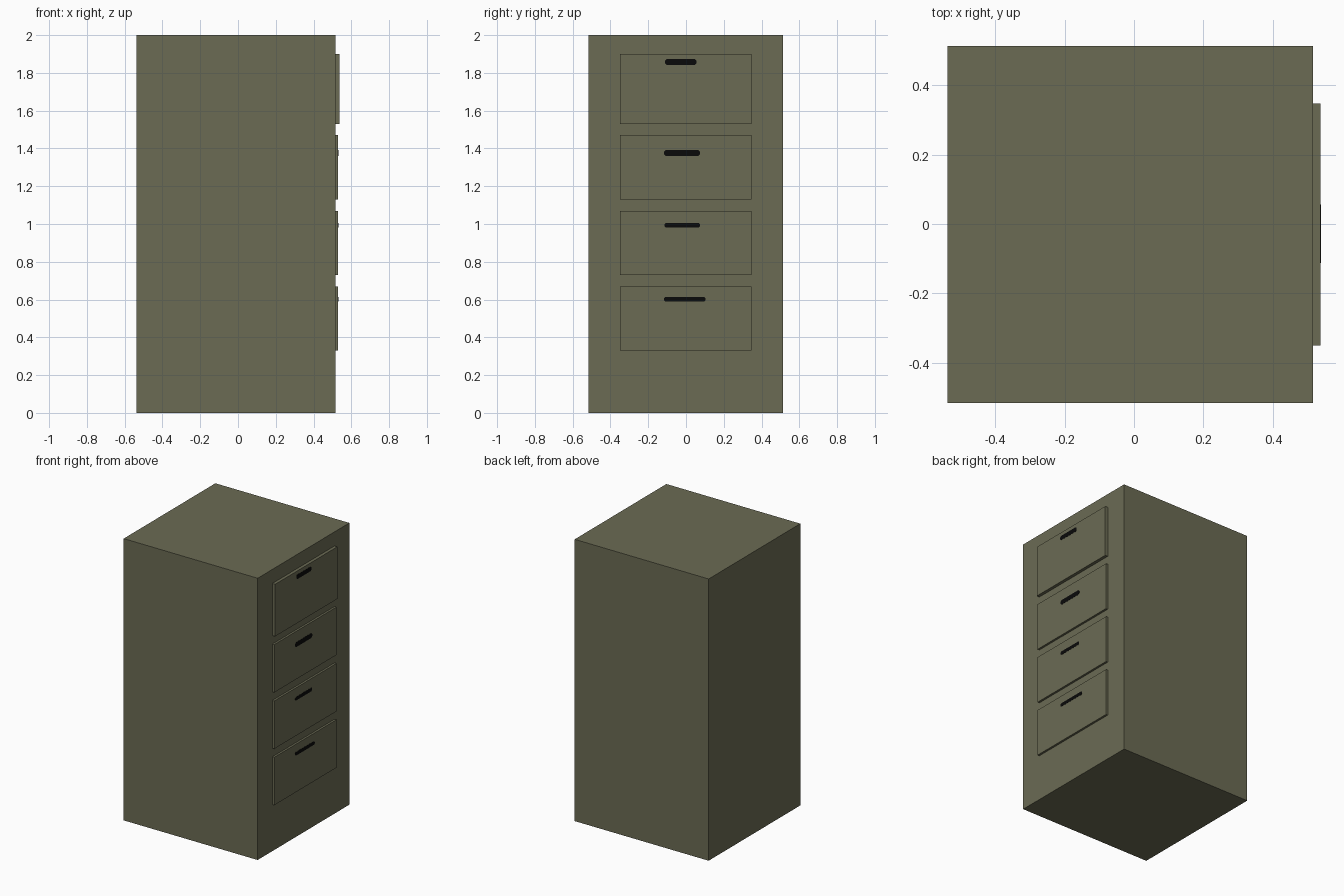
import bpy, bmesh

if "Cube" in bpy.data.objects:
    bpy.data.objects.remove(bpy.data.objects["Cube"])


def material(name, rgb):
    m = bpy.data.materials.new(name)
    m.diffuse_color = (*rgb, 1.0)
    m.use_nodes = True
    m.node_tree.nodes["Principled BSDF"].inputs["Base Color"].default_value = m.diffuse_color
    return m


olive = material("olive_grey", (0.147, 0.147, 0.088))
black = material("black", (0.003, 0.003, 0.003))


def add_object(name, bm, mat):
    bmesh.ops.recalc_face_normals(bm, faces=bm.faces)
    mesh = bpy.data.meshes.new(name)
    bm.to_mesh(mesh)
    bm.free()
    mesh.materials.append(mat)
    obj = bpy.data.objects.new(name, mesh)
    bpy.context.collection.objects.link(obj)
    return obj


def box(name, lo, hi, mat):
    bm = bmesh.new()
    bmesh.ops.create_cube(bm, size=1.0)
    for v in bm.verts:
        v.co = [(a + b) / 2 + c * (b - a) for a, b, c in zip(lo, hi, v.co)]
    return add_object(name, bm, mat)


def handle_plate(name, x, y0, y1, z, height, mat):
    # Thin bar with clipped corners, lying on the drawer front
    h, c = height / 2, height * 0.3
    outline = [(y0 + c, z - h), (y1 - c, z - h), (y1, z - h + c), (y1, z + h - c),
               (y1 - c, z + h), (y0 + c, z + h), (y0, z + h - c), (y0, z - h + c)]
    bm = bmesh.new()
    face = bm.faces.new([bm.verts.new((x - 0.001, y, zz)) for y, zz in outline])
    ext = bmesh.ops.extrude_face_region(bm, geom=[face])
    verts = [g for g in ext["geom"] if isinstance(g, bmesh.types.BMVert)]
    bmesh.ops.translate(bm, verts=verts, vec=(0.002, 0, 0))
    return add_object(name, bm, mat)


# Cabinet body
BODY_X = 0.515
box("cabinet_body", (-0.537, -0.515, 0.0), (BODY_X, 0.513, 2.0), olive)

# Drawers: bottom, top, front x, handle y range, handle z, handle height
drawers = [
    (1.53, 1.90, 0.537, -0.112, 0.056, 1.858, 0.032),
    (1.13, 1.47, 0.530, -0.117, 0.075, 1.376, 0.034),
    (0.73, 1.07, 0.530, -0.115, 0.074, 0.993, 0.025),
    (0.33, 0.67, 0.530, -0.117, 0.103, 0.602, 0.025),
]
for i, (z0, z1, x, y0, y1, hz, hh) in enumerate(drawers, 1):
    box(f"drawer_front_{i}", (BODY_X - 0.01, -0.35, z0), (x, 0.347, z1), olive)
    handle_plate(f"drawer_handle_{i}", x, y0, y1, hz, hh, black)
